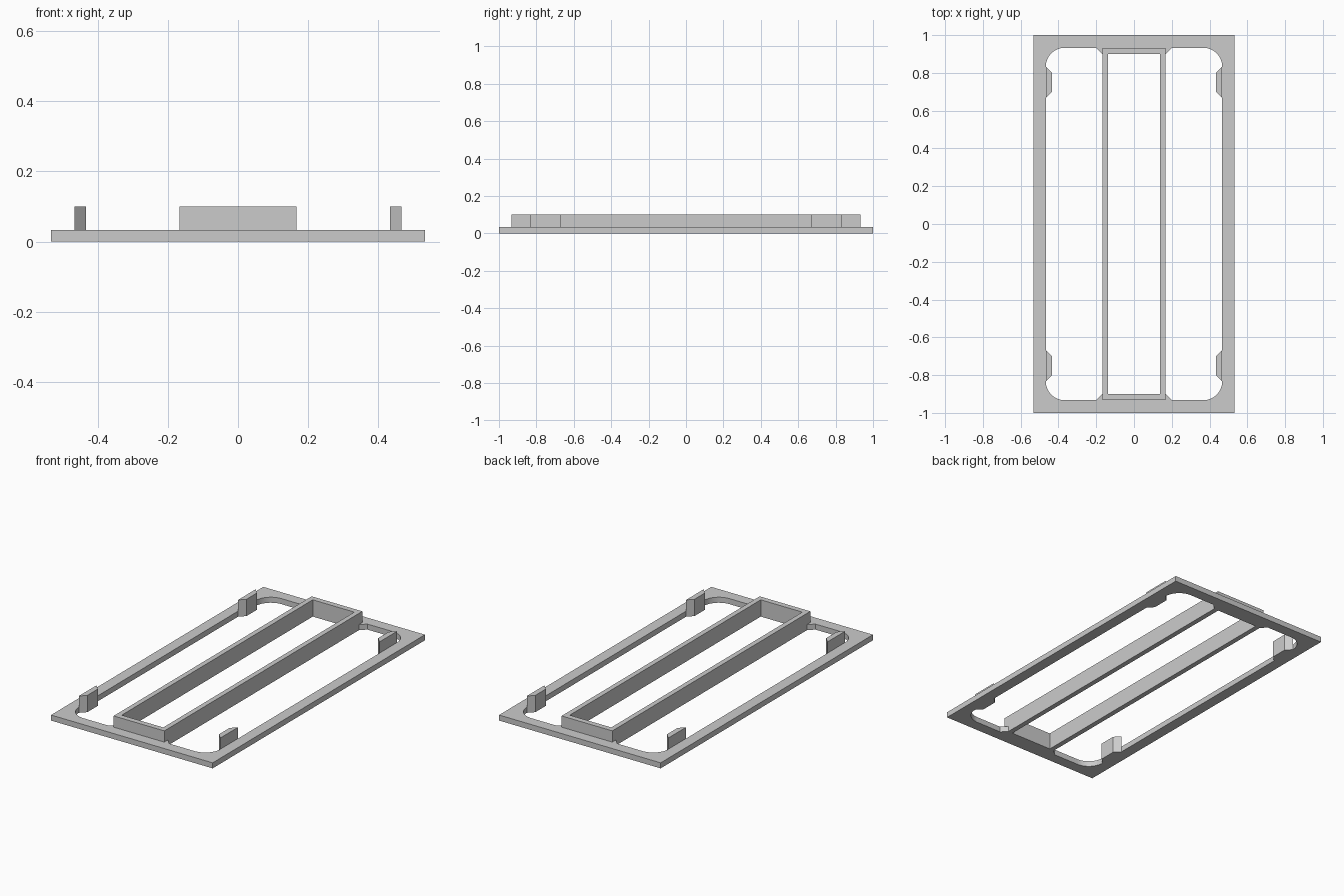
import bpy
from math import cos, sin, pi

if "Cube" in bpy.data.objects:
    bpy.data.objects.remove(bpy.data.objects["Cube"], do_unlink=True)

GREY = (0.6, 0.6, 0.6, 1.0)
grey = bpy.data.materials.new("light grey plastic")
grey.use_nodes = True
grey.diffuse_color = GREY
grey.node_tree.nodes["Principled BSDF"].inputs["Base Color"].default_value = GREY

BASE_H, TOP_H = 0.033, 0.1      # plate thickness, full height
IN_X, IN_Y = 0.467, 0.933       # opening of the base frame
RAIL_X = 0.167                  # outer half width of the centre frame
STEP = 0.033                    # chamfer and clip depth


def rectangle(x, y):
    return [(-x, -y), (x, -y), (x, y), (-x, y)]


def rounded_rectangle(x, y, r, steps=12):
    points = []
    for corner, (sx, sy) in enumerate([(1, 1), (-1, 1), (-1, -1), (1, -1)]):
        for i in range(steps + 1):
            a = (corner + i / steps) * pi / 2
            points.append((sx * (x - r) + r * cos(a), sy * (y - r) + r * sin(a)))
    return points


def prism(name, height, *outlines):
    """Extrude filled outlines; an outline inside another becomes a hole."""
    curve = bpy.data.curves.new(name, "CURVE")
    curve.dimensions = "2D"
    curve.fill_mode = "BOTH"
    curve.extrude = height / 2
    for outline in outlines:
        spline = curve.splines.new("POLY")
        spline.points.add(len(outline) - 1)
        for point, (x, y) in zip(spline.points, outline):
            point.co = (x, y, 0, 1)
        spline.use_cyclic_u = True
    obj = bpy.data.objects.new(name, curve)
    bpy.context.collection.objects.link(obj)
    obj.location.z = height / 2
    bpy.ops.object.select_all(action="DESELECT")
    obj.select_set(True)
    bpy.context.view_layer.objects.active = obj
    bpy.ops.object.convert(target="MESH")
    obj = bpy.context.object
    obj.data.materials.clear()
    obj.data.materials.append(grey)
    bpy.ops.object.mode_set(mode="EDIT")
    bpy.ops.mesh.select_all(action="SELECT")
    bpy.ops.mesh.remove_doubles(threshold=0.0001)
    bpy.ops.mesh.normals_make_consistent(inside=False)
    bpy.ops.object.mode_set(mode="OBJECT")
    bpy.ops.object.shade_smooth_by_angle(angle=pi / 6)
    return obj


# Flat base frame with a rounded opening
prism("base_frame", BASE_H, rectangle(0.533, 1.0),
      rounded_rectangle(IN_X, IN_Y, 0.1))

# Tall rectangular frame along the middle
prism("centre_frame", TOP_H, rectangle(RAIL_X, IN_Y), rectangle(0.137, 0.9))

for sx, side in ((1, "left"), (-1, "right")):
    for sy, end in ((1, "back"), (-1, "front")):
        # Upright clip with chamfered ends on the inner side edge
        clip = [(IN_X, 0.667), (IN_X, 0.833),
                (IN_X - STEP, 0.8), (IN_X - STEP, 0.7)]
        prism(f"clip_{end}_{side}", TOP_H, [(sx * x, sy * y) for x, y in clip])

        # Small corner gusset joining the centre frame to the base
        gusset = [(RAIL_X, IN_Y), (RAIL_X, IN_Y - STEP), (RAIL_X + STEP, IN_Y)]
        prism(f"gusset_{end}_{side}", BASE_H, [(sx * x, sy * y) for x, y in gusset])
